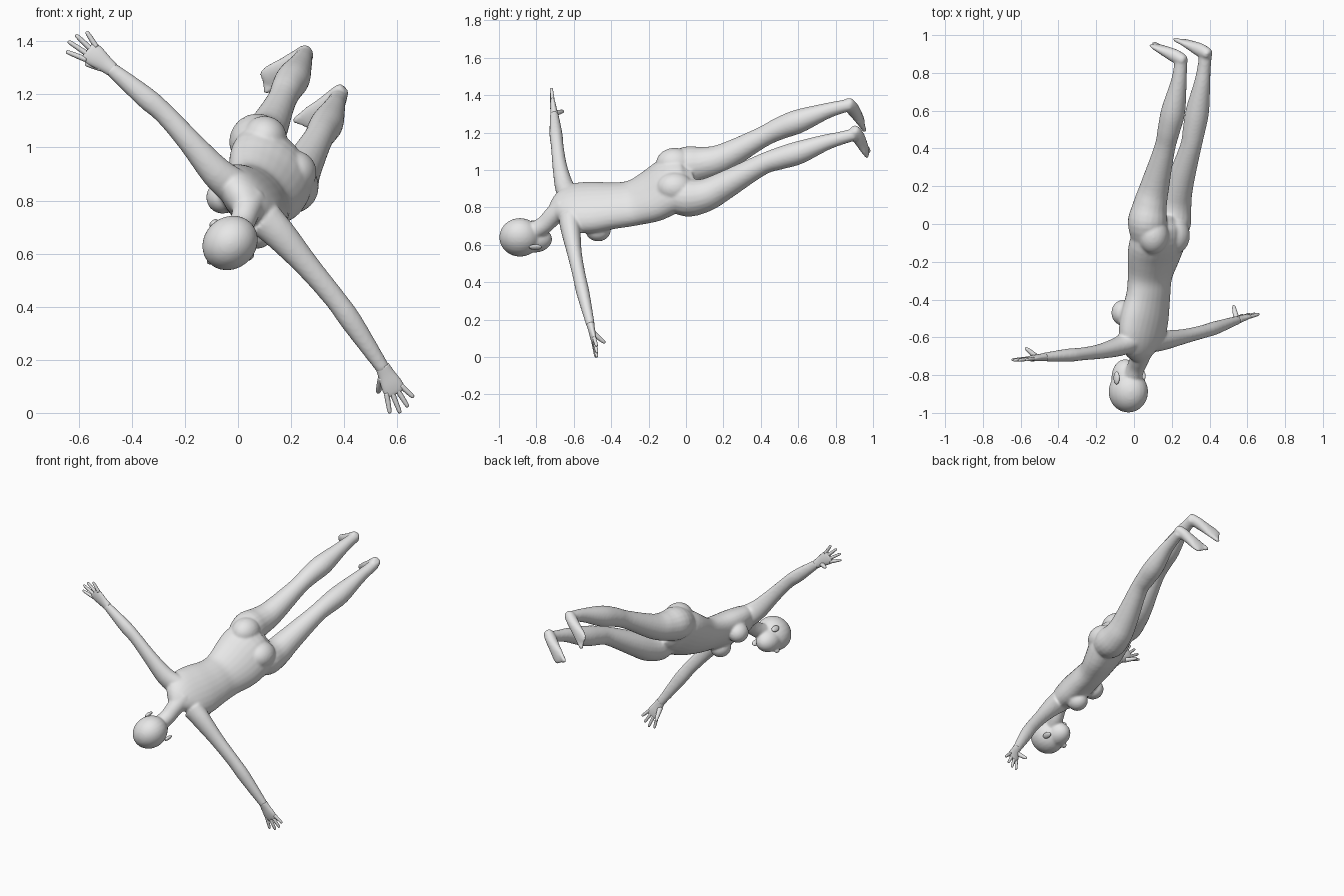
import bpy, bmesh, math
from mathutils import Vector, Matrix

if "Cube" in bpy.data.objects:
    bpy.data.objects.remove(bpy.data.objects["Cube"])

skin = bpy.data.materials.new("light_grey")
skin.diffuse_color = (0.8, 0.8, 0.8, 1)
skin.use_nodes = True
skin.node_tree.nodes["Principled BSDF"].inputs["Base Color"].default_value = skin.diffuse_color

BELLY = Vector((-0.71, 0, -0.70))   # direction the body faces
SIDE = Vector((0.66, 0, -0.75))     # body right to body left
LONG = Vector((0, 1, 0))            # head to feet


def spline(pts, steps):
    """Catmull-Rom through rows of numbers."""
    rows = [Vector(p) for p in pts]
    out = []
    for i in range(len(rows) - 1):
        a, b, c, d = rows[max(i - 1, 0)], rows[i], rows[i + 1], rows[min(i + 2, len(rows) - 1)]
        for s in range(steps):
            t = s / steps
            out.append(0.5 * (2 * b + (c - a) * t + (2 * a - 5 * b + 4 * c - d) * t * t
                              + (3 * b - a - 3 * c + d) * t ** 3))
    return out + [rows[-1]]


def loft(bm, pts, across, flat=1.0, sides=20, steps=4):
    """Tube through (x, y, z, width radius[, depth radius])."""
    rows = spline([tuple(p) + ((p[3] * flat,) if len(p) == 4 else ()) for p in pts], steps)
    pos = [Vector(r[:3]) for r in rows]
    rings = []
    for i, r in enumerate(rows):
        tan = (pos[min(i + 1, len(pos) - 1)] - pos[max(i - 1, 0)]).normalized()
        u = (across - tan * across.dot(tan)).normalized()
        v = tan.cross(u)
        rings.append([bm.verts.new(pos[i] + u * r[3] * math.cos(k * math.tau / sides)
                                   + v * r[4] * math.sin(k * math.tau / sides)) for k in range(sides)])
    faces = [bm.faces.new(rings[0][::-1]), bm.faces.new(rings[-1])]
    for p, q in zip(rings, rings[1:]):
        for k in range(sides):
            n = (k + 1) % sides
            faces.append(bm.faces.new((p[k], p[n], q[n], q[k])))
    bmesh.ops.recalc_face_normals(bm, faces=faces)


def blob(bm, center, side, depth, length):
    """Ellipsoid aligned with the body axes."""
    back = SIDE.cross(LONG).normalized()
    rot = Matrix((SIDE.normalized(), back, LONG)).transposed().to_4x4()
    m = Matrix.Translation(center) @ rot @ Matrix.Diagonal((side, depth, length, 1))
    before = set(bm.faces)
    bmesh.ops.create_uvsphere(bm, u_segments=24, v_segments=16, radius=1, matrix=m)
    bmesh.ops.recalc_face_normals(bm, faces=[f for f in bm.faces if f not in before])


def finish(bm, name, voxel=None):
    me = bpy.data.meshes.new(name)
    bm.to_mesh(me)
    bm.free()
    me.materials.append(skin)
    me.shade_smooth()
    ob = bpy.data.objects.new(name, me)
    bpy.context.collection.objects.link(ob)
    if voxel:
        r = ob.modifiers.new("blend", 'REMESH')
        r.mode, r.voxel_size, r.use_smooth_shade = 'VOXEL', voxel, True
        s = ob.modifiers.new("soften", 'SMOOTH')
        s.factor, s.iterations = 0.5, 6
    return ob


body = bmesh.new()

# torso
loft(body, [(.03, -.71, .765, .05, .045), (.035, -.66, .79, .115, .07), (.04, -.60, .80, .155, .085),
            (.055, -.50, .80, .162, .095), (.075, -.38, .81, .145, .09), (.085, -.28, .825, .145, .09),
            (.108, -.17, .867, .172, .105), (.13, -.07, .925, .178, .115), (.135, 0, .935, .14, .10),
            (.14, .05, .95, .07, .06)], SIDE, sides=28)
for c in ((-.058, -.47, .812), (.072, -.47, .680)):       # breasts
    blob(body, c, .062, .062, .068)
for c in ((.10, -.06, 1.035), (.212, -.06, .905)):        # buttocks
    blob(body, c, .084, .084, .10)

# neck and head
loft(body, [(-.015, -.83, .665, .05), (.01, -.76, .705, .048), (.03, -.71, .755, .052),
            (.045, -.65, .80, .065)], SIDE)
blob(body, (-.03, -.888, .64), .098, .110, .110)
blob(body, (-.047, -.812, .63), .070, .074, .096)
blob(body, (-.104, -.815, .572), .014, .018, .022)        # nose
blob(body, (-.085, -.765, .592), .026, .014, .010)        # lips

# arms
arm_right = [(-.02, -.62, .855, .07), (-.085, -.65, .91, .06), (-.18, -.675, 1.02, .046),
             (-.275, -.688, 1.125, .040), (-.35, -.695, 1.19, .041), (-.485, -.705, 1.302, .026)]
arm_left = [(.10, -.62, .73, .07), (.16, -.615, .67, .061), (.265, -.595, .55, .046),
            (.365, -.57, .43, .041), (.43, -.55, .34, .041), (.550, -.508, .162, .026)]
for arm in (arm_right, arm_left):
    loft(body, arm, BELLY, flat=.85)

# legs
leg_right = [(.065, -.11, .985, .07), (.07, 0, 1.02, .104), (.085, .1, 1.035, .09), (.11, .2, 1.065, .077),
             (.162, .4, 1.172, .056), (.185, .5, 1.222, .060), (.208, .6, 1.26, .064),
             (.235, .74, 1.312, .044), (.245, .82, 1.335, .036), (.252, .88, 1.348, .033)]
leg_left = [(.19, -.11, .87, .07), (.20, 0, .852, .101), (.215, .1, .865, .09), (.237, .2, .914, .077),
            (.298, .4, 1.026, .057), (.318, .5, 1.062, .060), (.336, .6, 1.092, .062),
            (.360, .74, 1.145, .044), (.37, .82, 1.168, .036), (.380, .90, 1.19, .033)]
for leg in (leg_right, leg_left):
    loft(body, leg, SIDE)

# feet: heel, toe end, side of the big toe
for heel, toe, inner in ((Vector((.272, .862, 1.368)), Vector((.10, .948, 1.247)), 1),
                         (Vector((.402, .895, 1.222)), Vector((.25, .972, 1.087)), -1)):
    rows = [(0, .020, .018), (.08, .031, .030), (.3, .034, .036), (.55, .038, .030),
            (.78, .045, .021), (.93, .043, .014), (1, .034, .008)]
    loft(body, [(*heel.lerp(toe, t), w, h) for t, w, h in rows], SIDE)
    d = (toe - heel).normalized()
    u = (SIDE - d * SIDE.dot(d)).normalized() * inner
    for k in range(5):
        base = toe - d * .035 + u * (.032 - .016 * k)
        tip = base + d * (.062 - .008 * k)
        r = .013 if k == 0 else .009
        loft(body, [(*base, r), (*base.lerp(tip, .8), r), (*tip, r * .4)], SIDE, sides=10)

finish(body, "body", .0075)

# hands: palm, four fingers, thumb
for name, wrist, tip, thumb in (("right_hand", arm_right[-1], (-.628, -.722, 1.415), (-.575, -.655, 1.315)),
                                ("left_hand", arm_left[-1], (.628, -.475, .008), (.527, -.432, .075))):
    hand = bmesh.new()
    w0, tip, thumb = Vector(wrist[:3]), Vector(tip), Vector(thumb)
    d = (tip - w0).normalized()
    size = (tip - w0).length
    u = (BELLY - d * BELLY.dot(d)).normalized()
    palm = [(-.08, .027, .021), (.12, .032, .018), (.35, .040, .016), (.52, .041, .012), (.58, .034, .008)]
    loft(hand, [(*(w0 + d * size * t), a, b) for t, a, b in palm], BELLY)
    for off, reach in ((.031, .90), (.011, 1.0), (-.010, .96), (-.030, .83)):
        a = w0 + d * size * .47 + u * off
        b = w0 + d * size * reach + u * off * 1.75
        loft(hand, [(*a, .0105), (*a.lerp(b, .5), .0095), (*a.lerp(b, .92), .0075), (*b, .003)],
             BELLY, sides=10)
    a = w0 + d * size * .12 + u * .018
    loft(hand, [(*a, .016), (*a.lerp(thumb, .5), .013), (*a.lerp(thumb, .9), .009), (*thumb, .003)],
         LONG + d * .3, sides=12)
    finish(hand, name)

# ears
for name, c in (("right_ear", (-.092, -.815, .715)), ("left_ear", (.045, -.805, .588))):
    ear = bmesh.new()
    blob(ear, c, .011, .019, .034)
    finish(ear, name)
